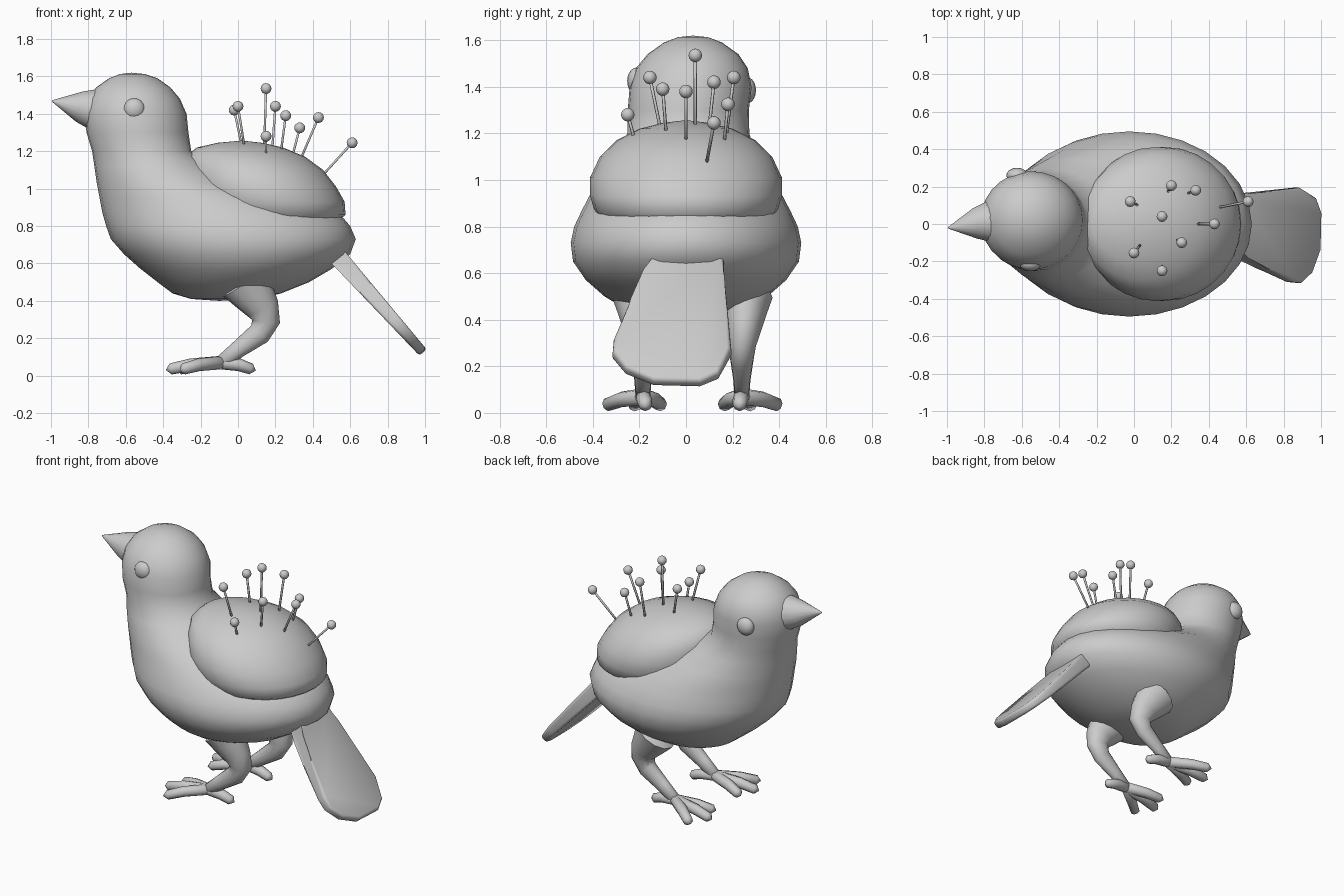
import bpy, bmesh, math
from mathutils import Vector

if "Cube" in bpy.data.objects:
    bpy.data.objects.remove(bpy.data.objects["Cube"])


def finish(name, bm, angle=60):
    bmesh.ops.recalc_face_normals(bm, faces=bm.faces)
    me = bpy.data.meshes.new(name)
    bm.to_mesh(me)
    bm.free()
    ob = bpy.data.objects.new(name, me)
    bpy.context.collection.objects.link(ob)
    bpy.ops.object.select_all(action='DESELECT')
    ob.select_set(True)
    bpy.context.view_layer.objects.active = ob
    bpy.ops.object.shade_smooth_by_angle(angle=math.radians(angle))
    return ob


def skin(bm, rings, start, end):
    """Bridge rings of points and close both ends with a fan to a point."""
    vs = [[bm.verts.new(p) for p in r] for r in rings]
    n = len(vs[0])
    for a, b in zip(vs, vs[1:]):
        for i in range(n):
            bm.faces.new((a[i], a[(i + 1) % n], b[(i + 1) % n], b[i]))
    for ring, tip in ((vs[0], start), (vs[-1], end)):
        c = bm.verts.new(tip)
        for i in range(n):
            bm.faces.new((ring[i], ring[(i + 1) % n], c))


def stack(name, rows, bottom, top, n=28):
    """Horizontal elliptical slices: z, x min, x max, half width, y centre."""
    rings = []
    for z, x0, x1, hy, yc in rows:
        cx, hx = (x0 + x1) / 2, (x1 - x0) / 2
        rings.append([(cx + hx * math.cos(2 * math.pi * i / n),
                       yc + hy * math.sin(2 * math.pi * i / n), z) for i in range(n)])
    bm = bmesh.new()
    skin(bm, rings, bottom, top)
    return finish(name, bm)


def tube(bm, path, n=10, cap=0.6, wide=1.0):
    """Tube through (x, y, z, radius) points; wide scales its sideways width."""
    pts = [Vector(p[:3]) for p in path]
    rings = []
    for i, p in enumerate(pts):
        t = (pts[min(i + 1, len(pts) - 1)] - pts[max(i - 1, 0)]).normalized()
        s = Vector((0, 1, 0))
        s = (s - t * t.dot(s)).normalized()
        u = t.cross(s)
        rings.append([p + path[i][3] * (s * wide * math.cos(2 * math.pi * k / n) + u * math.sin(2 * math.pi * k / n))
                      for k in range(n)])
    d0, d1 = (pts[0] - pts[1]).normalized(), (pts[-1] - pts[-2]).normalized()
    skin(bm, rings, pts[0] + d0 * path[0][3] * cap, pts[-1] + d1 * path[-1][3] * cap)


# Body with neck and head
stack("body", [
    (0.41, -0.25, 0.10, 0.15, 0), (0.44, -0.35, 0.23, 0.25, 0), (0.50, -0.43, 0.38, 0.35, 0),
    (0.57, -0.52, 0.50, 0.43, 0), (0.65, -0.61, 0.60, 0.485, 0), (0.73, -0.68, 0.63, 0.495, 0),
    (0.80, -0.705, 0.60, 0.48, 0), (0.87, -0.725, 0.54, 0.447, 0), (0.95, -0.74, 0.36, 0.405, 0),
    (1.03, -0.755, 0.08, 0.35, 0), (1.12, -0.768, -0.12, 0.295, 0), (1.20, -0.78, -0.25, 0.262, 0.01),
    (1.30, -0.81, -0.265, 0.26, 0.01), (1.40, -0.82, -0.275, 0.262, 0.02),
    (1.48, -0.80, -0.31, 0.24, 0.025), (1.54, -0.76, -0.36, 0.195, 0.03),
    (1.59, -0.69, -0.43, 0.125, 0.03), (1.613, -0.63, -0.50, 0.065, 0.03)],
    (-0.1, 0, 0.40), (-0.57, 0.03, 1.62))

# Pincushion on the back
stack("cushion", [
    (0.80, -0.10, 0.50, 0.30, 0), (0.86, -0.20, 0.575, 0.39, 0), (0.93, -0.25, 0.57, 0.412, 0),
    (1.01, -0.28, 0.525, 0.412, 0), (1.10, -0.29, 0.455, 0.37, 0), (1.17, -0.285, 0.36, 0.30, 0),
    (1.22, -0.22, 0.24, 0.20, 0), (1.245, -0.11, 0.13, 0.10, 0)],
    (0.2, 0, 0.78), (0.02, 0, 1.257))

# Beak
bm = bmesh.new()
tube(bm, [(-0.75, 0.015, 1.42, 0.118), (-0.85, 0.003, 1.438, 0.082), (-0.99, -0.02, 1.468, 0.006)], 16, 1)
finish("beak", bm)

# Eyes
for name, loc in (("right_eye", (-0.555, -0.212, 1.425)), ("left_eye", (-0.625, 0.26, 1.385))):
    bm = bmesh.new()
    bmesh.ops.create_uvsphere(bm, u_segments=16, v_segments=10, radius=0.058)
    bmesh.ops.scale(bm, vec=(1, 0.7, 1), verts=bm.verts)
    bmesh.ops.translate(bm, vec=loc, verts=bm.verts)
    finish(name, bm)

# Tail: sloping fan-shaped plate
outline = [(0.50, -0.14), (0.58, -0.165), (0.68, -0.235), (0.83, -0.31), (0.88, -0.315), (0.94, -0.26),
           (0.985, -0.14), (0.99, 0.06), (0.96, 0.14), (0.87, 0.195), (0.60, 0.165), (0.50, 0.16)]
bm = bmesh.new()
side = Vector((0.76, 0, 0.65))
layers = []
for s in (-1, 1):
    layers.append([bm.verts.new(Vector((x, y, 0.14 + (0.975 - x) * 1.12)) + side * s *
                                (0.05 - 0.05 * (x - 0.5))) for x, y in outline])
lo, hi = layers
bm.faces.new(lo)
bm.faces.new(hi)
for i in range(len(lo)):
    j = (i + 1) % len(lo)
    bm.faces.new((lo[i], lo[j], hi[j], hi[i]))
rim = [e for e in bm.edges if (e.verts[0] in lo) == (e.verts[1] in lo)]
bmesh.ops.bevel(bm, geom=rim, offset=0.018, segments=3, affect='EDGES', profile=0.5)
finish("tail", bm, 50)

# Legs with three front toes and one hind toe
for name, s, out in (("right_leg", -1, 0.0), ("left_leg", 1, 0.055)):
    bm = bmesh.new()
    f = out + 0.185
    tube(bm, [(0.04, s * (f + 0.02), 0.50, 0.14), (0.085, s * (f + 0.015), 0.43, 0.115),
              (0.13, s * (f + 0.01), 0.36, 0.092), (0.15, s * f, 0.29, 0.075),
              (0.115, s * f, 0.225, 0.062), (0.0, s * f, 0.14, 0.046),
              (-0.08, s * f, 0.075, 0.04)], 12, wide=0.8)
    for tx, dy, r in ((-0.29, 0.15, 0.03), (-0.36, 0.035, 0.03), (-0.31, -0.075, 0.03), (0.07, -0.01, 0.03)):
        tube(bm, [(-0.09, s * f, 0.07, 0.036), (-0.09 + (tx + 0.09) * 0.6, s * (f + dy * 0.6), 0.058, 0.034),
                  (tx, s * (f + dy), 0.036, r)], 8, 0.9)
    finish(name, bm)

# Pins: head position, point where the shaft enters the cushion
pins = [((-0.02, 0.12, 1.42), (0.02, 0.10, 1.23)), ((0.20, 0.205, 1.44), (0.18, 0.17, 1.17)),
        ((0.33, 0.18, 1.325), (0.29, 0.165, 1.17)), ((0.61, 0.12, 1.245), (0.46, 0.09, 1.08)),
        ((0.43, 0, 1.38), (0.34, 0, 1.17)), ((0.15, 0.04, 1.535), (0.14, 0.04, 1.22)),
        ((0.255, -0.10, 1.39), (0.23, -0.085, 1.20)), ((0, -0.155, 1.44), (0.035, -0.11, 1.22)),
        ((0.15, -0.25, 1.28), (0.15, -0.22, 1.17))]
for k, (head, foot) in enumerate(pins):
    bm = bmesh.new()
    bmesh.ops.create_uvsphere(bm, u_segments=12, v_segments=8, radius=0.029)
    bmesh.ops.translate(bm, vec=head, verts=bm.verts)
    tube(bm, [(*foot, 0.007), (*head, 0.007)], 6)
    finish(f"pin_{k + 1}", bm)
